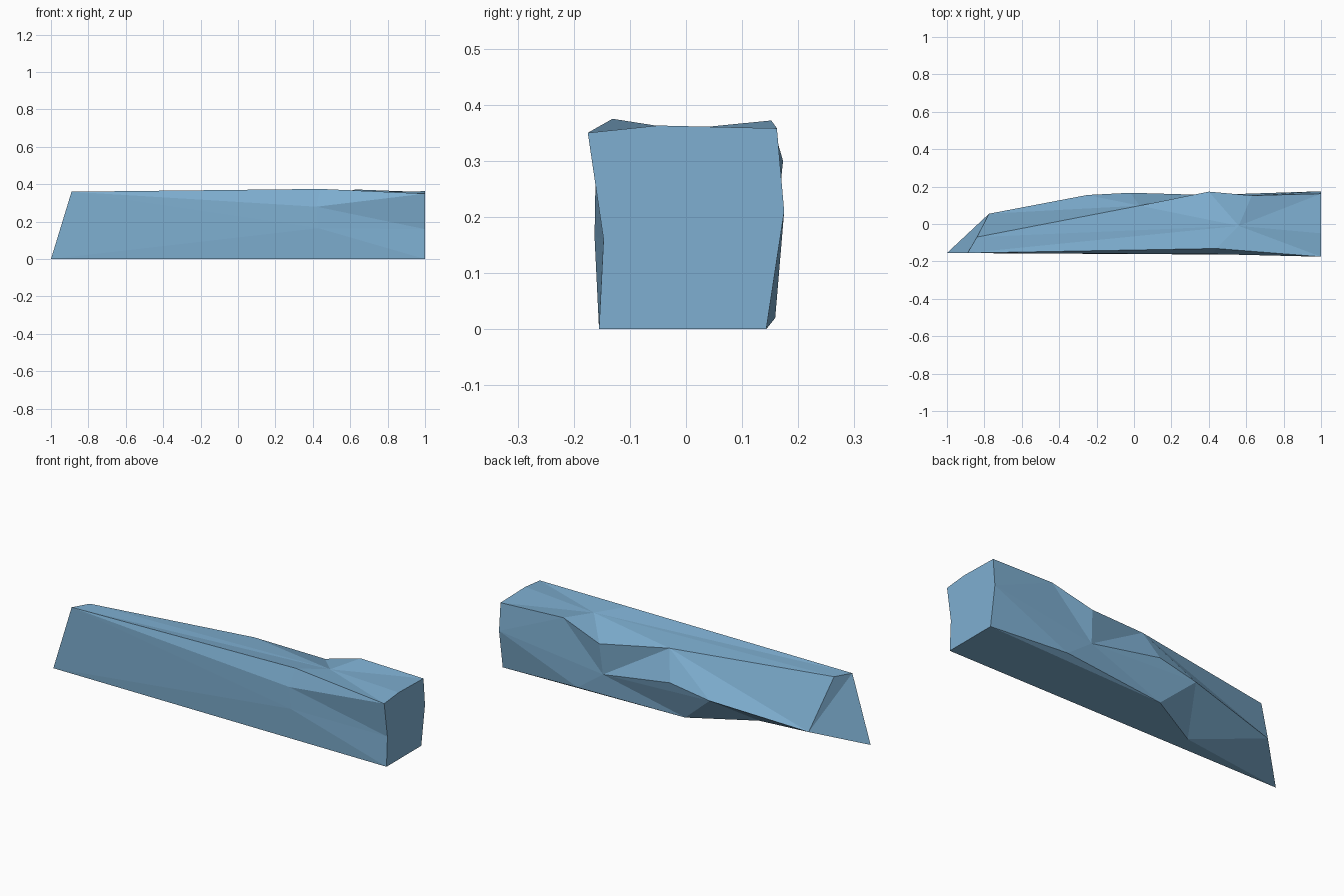
import bpy, bmesh

if "Cube" in bpy.data.objects:
    bpy.data.objects.remove(bpy.data.objects["Cube"])

# Key corners of the hewn block, grouped by section along x
bm = bmesh.new()
P = {}


def section(names, *points):
    for name, co in zip(names, points):
        P[name] = bm.verts.new(co)


# flat right end, from front bottom round to back bottom
section("CDEIVWX", (1, -.155, 0), (1, -.147, .16), (1, -.175, .35), (1, -.05, .363),
        (1, .162, .358), (1, .175, .21), (1, .143, 0))
# middle section: front, top, back
section("GFPSKHQU", (.43, -.163, .165), (.42, -.161, .28), (.44, -.131, .375),
        (.56, -.01, .356), (.63, .152, .372), (.4, .173, .30),
        (.39, .155, .129), (.54, .159, .02))
# chipped back side
section("RMNYZ", (.03, .098, .346), (-.02, .167, .198), (-.25, .155, .157),
        (-.07, .107, 0), (-.39, -.072, 0))
# slanted left end
section("BATL", (-1, -.155, 0), (-.89, -.155, .36), (-.84, -.07, .36), (-.775, .055, .09))


def face(names):
    bm.faces.new([P[n] for n in names])


def stitch(a, b, steps):
    """Join two chains of corners with triangles; steps says which chain advances."""
    i = j = 0
    for s in steps:
        if s == "a":
            face(a[i] + a[i + 1] + b[j])
            i += 1
        else:
            face(a[i] + b[j + 1] + b[j])
            j += 1


def fan(hub, rim):
    for p, q in zip(rim, rim[1:]):
        face(hub + p + q)


# right half, then left half
stitch("CDEIVWX", "GFPSKQU", "ababbaababba")
stitch("CGFPSHQUX", "BATRMNY", "abaaabbaabbbaa")

# back notch, left end, chipped corner
fan("H", "SKQ")
fan("L", "BATRNZB")
fan("N", "RM")
fan("N", "YZ")

# flat right end and base
face("CDEIVWX")
face("BCXYZ")

bmesh.ops.recalc_face_normals(bm, faces=bm.faces)
mesh = bpy.data.meshes.new("stone_beam")
bm.to_mesh(mesh)
bm.free()

stone = bpy.data.materials.new("light blue")
stone.diffuse_color = (.21, .43, .64, 1)
stone.use_nodes = True
stone.node_tree.nodes["Principled BSDF"].inputs["Base Color"].default_value = stone.diffuse_color
mesh.materials.append(stone)
beam = bpy.data.objects.new("stone_beam", mesh)
bpy.context.collection.objects.link(beam)
